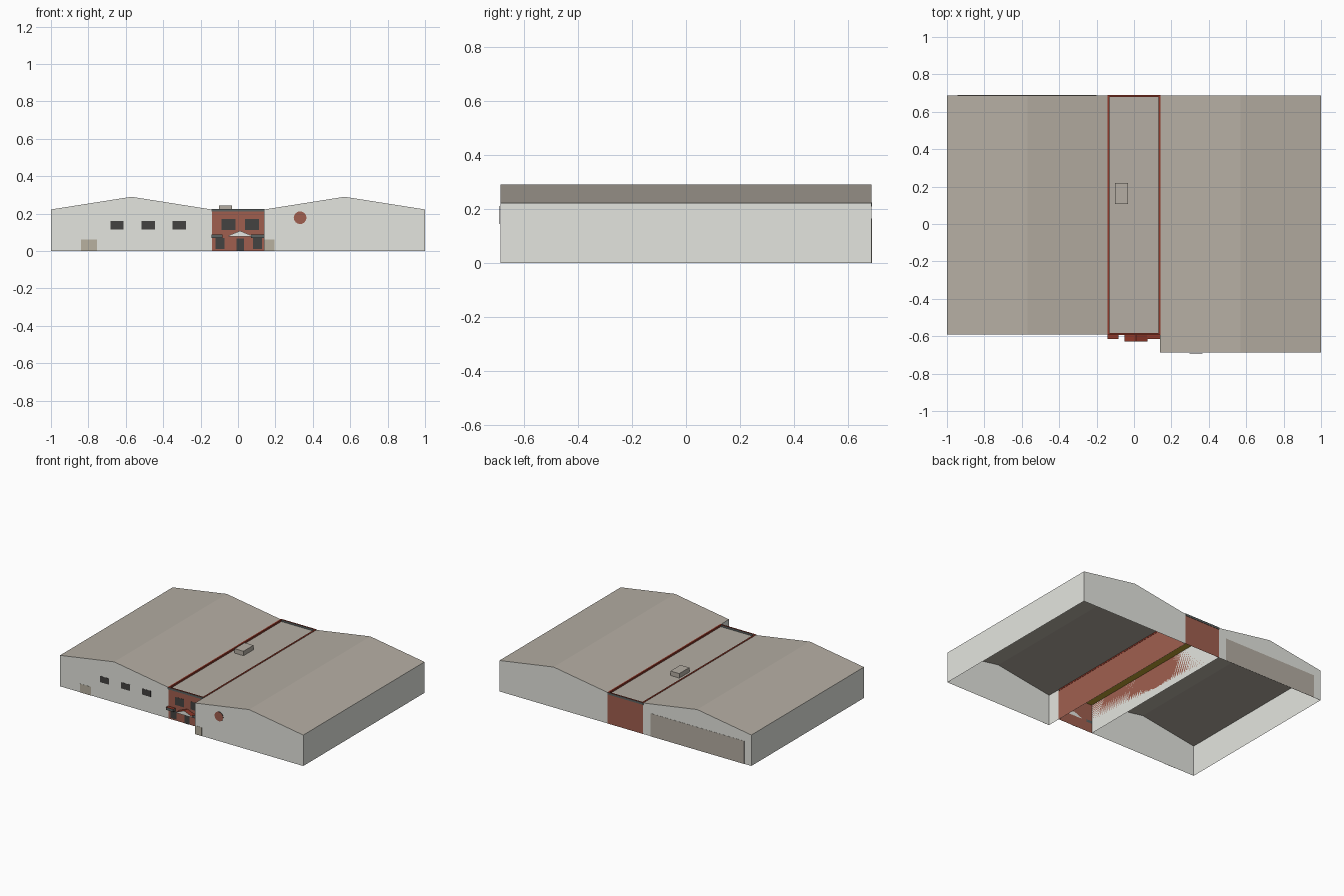
import bpy, bmesh, math
from mathutils import Matrix

if "Cube" in bpy.data.objects:
    bpy.data.objects.remove(bpy.data.objects["Cube"])


def mat(name, r, g, b):
    """Flat colour from sRGB 0-255 values, stored as linear."""
    lin = [((c / 255 + 0.055) / 1.055) ** 2.4 for c in (r, g, b)]
    m = bpy.data.materials.new(name)
    m.diffuse_color = (*lin, 1)
    m.use_nodes = True
    m.node_tree.nodes["Principled BSDF"].inputs["Base Color"].default_value = m.diffuse_color
    return m


WALL = mat("pale wall", 228, 229, 223)
ROOF = mat("roof taupe", 181, 174, 163)
BRICK = mat("brick", 160, 95, 79)
COPING = mat("dark red coping", 143, 56, 41)
SLATE = mat("slate trim", 93, 99, 98)
GLASS = mat("dark glass", 68, 66, 65)
DOOR = mat("khaki door", 184, 177, 160)
CREAM = mat("pediment white", 236, 237, 232)
OLIVE = mat("olive ceiling", 190, 160, 50)

FRONT_L, FRONT_R, BACK = -0.59, -0.688, 0.687
EAVE, RIDGE, HALF = 0.222, 0.29, 0.14


def make(name, bm, mats):
    me = bpy.data.meshes.new(name)
    bm.to_mesh(me)
    bm.free()
    for m in mats:
        me.materials.append(m)
    ob = bpy.data.objects.new(name, me)
    bpy.context.collection.objects.link(ob)
    return ob


def extrude_profile(name, pts, y0, y1, mats, rule=None, drop=None):
    """Prism from an xz profile; rule picks the material, drop removes faces."""
    bm = bmesh.new()
    face = bm.faces.new([bm.verts.new((x, y0, z)) for x, z in pts])
    ext = bmesh.ops.extrude_face_region(bm, geom=[face], use_keep_orig=True)
    verts = [v for v in ext["geom"] if isinstance(v, bmesh.types.BMVert)]
    bmesh.ops.translate(bm, verts=verts, vec=(0, y1 - y0, 0))
    bmesh.ops.recalc_face_normals(bm, faces=bm.faces[:])
    bm.normal_update()
    if drop:
        bmesh.ops.delete(bm, geom=[f for f in bm.faces if drop(f)], context="FACES")
    if rule:
        for f in bm.faces:
            f.material_index = rule(f)
    return make(name, bm, mats)


def box(name, x0, x1, y0, y1, z0, z1, mats, rule=None, drop=None):
    pts = [(x0, z0), (x1, z0), (x1, z1), (x0, z1)]
    return extrude_profile(name, pts, y0, y1, mats, rule, drop)


def plate(name, x0, x1, z0, z1, y, m):
    """Thin panel standing just proud of a wall at y."""
    return box(name, x0, x1, y - 0.002, y - 0.0008, z0, z1, [m])


def is_up(f):
    return int(f.normal.z > 0.5)


def is_down(f):
    return f.normal.z < -0.5


# gabled halls, open underneath
for name, s, front in (("left_hall", -1, FRONT_L), ("right_hall", 1, FRONT_R)):
    prof = [(s * x, z) for x, z in
            ((HALF, 0), (1, 0), (1, EAVE), (0.57, RIDGE), (HALF, EAVE))]
    extrude_profile(name, prof, front, BACK, [WALL, ROOF], is_up, is_down)

# brick centre block with a flat roof and a ceiling
box("brick_block", -HALF, HALF + 0.001, FRONT_L - 0.001, BACK + 0.001,
    0, 0.212, [BRICK, ROOF], is_up, is_down)
box("ceiling", -HALF + 0.002, HALF - 0.001, FRONT_L, BACK, 0.208, 0.211, [OLIVE])

# parapet coping: slate faces at the ends, red on top and along the sides
for name, y0, y1 in (("front_coping", FRONT_L - 0.004, FRONT_L + 0.007),
                     ("back_coping", BACK - 0.007, 0.69)):
    box(name, -HALF - 0.003, HALF + 0.002, y0, y1, 0.210, 0.225,
        [SLATE, COPING], is_up)
for s in (-1, 1):
    a, b = sorted((s * (HALF - 0.009), s * (HALF + 0.002)))
    box("side_coping", a, b, FRONT_L, BACK - 0.007, 0.2125, 0.225, [COPING])

# roof vent
box("roof_vent", -0.101, -0.031, 0.107, 0.22, 0.212, 0.244, [ROOF])

# left hall windows and door
for x in (-0.646, -0.48, -0.314):
    plate("hall_window", x - 0.035, x + 0.035, 0.116, 0.16, FRONT_L, GLASS)
plate("left_hall_door", -0.84, -0.753, 0, 0.062, FRONT_L, DOOR)

# right hall door, round wall plate with a dark rim, and large rear door
plate("right_hall_door", 0.143, 0.195, 0, 0.062, FRONT_R, DOOR)
bm = bmesh.new()
bmesh.ops.create_cone(bm, cap_ends=True, segments=16, radius1=0.034, radius2=0.034,
                      depth=0.003,
                      matrix=Matrix.Translation((0.332, FRONT_R - 0.0023, 0.178))
                      @ Matrix.Rotation(math.pi / 2, 4, "X"))
bm.normal_update()
for f in bm.faces:
    f.material_index = int(abs(f.normal.y) < 0.5)
make("round_plate", bm, [BRICK, GLASS])
plate("rear_door", -0.945, -0.2, 0, 0.165, BACK + 0.003, ROOF)

# brick front windows and entrance door
F = FRONT_L - 0.001
for x in (-0.05, 0.075):
    plate("upper_window", x - 0.037, x + 0.037, 0.113, 0.17, F, GLASS)
for x in (-0.096, 0.104):
    plate("lower_window", x - 0.024, x + 0.024, 0.01, 0.07, F, GLASS)
plate("entrance_door", -0.009, 0.031, 0, 0.066, F, GLASS)

# awnings over the lower windows
for x0, x1 in ((-0.142, -0.084), (0.07, 0.139)):
    box("awning", x0, x1, -0.615, F, 0.070, 0.089, [SLATE, COPING], is_up)

# entrance pediment: white gable with red roof slopes
cx = 0.011
extrude_profile("pediment", [(cx - 0.061, 0.077), (cx + 0.061, 0.077),
                             (cx + 0.061, 0.083), (cx, 0.108), (cx - 0.061, 0.083)],
                -0.627, F, [CREAM, COPING], is_up)
